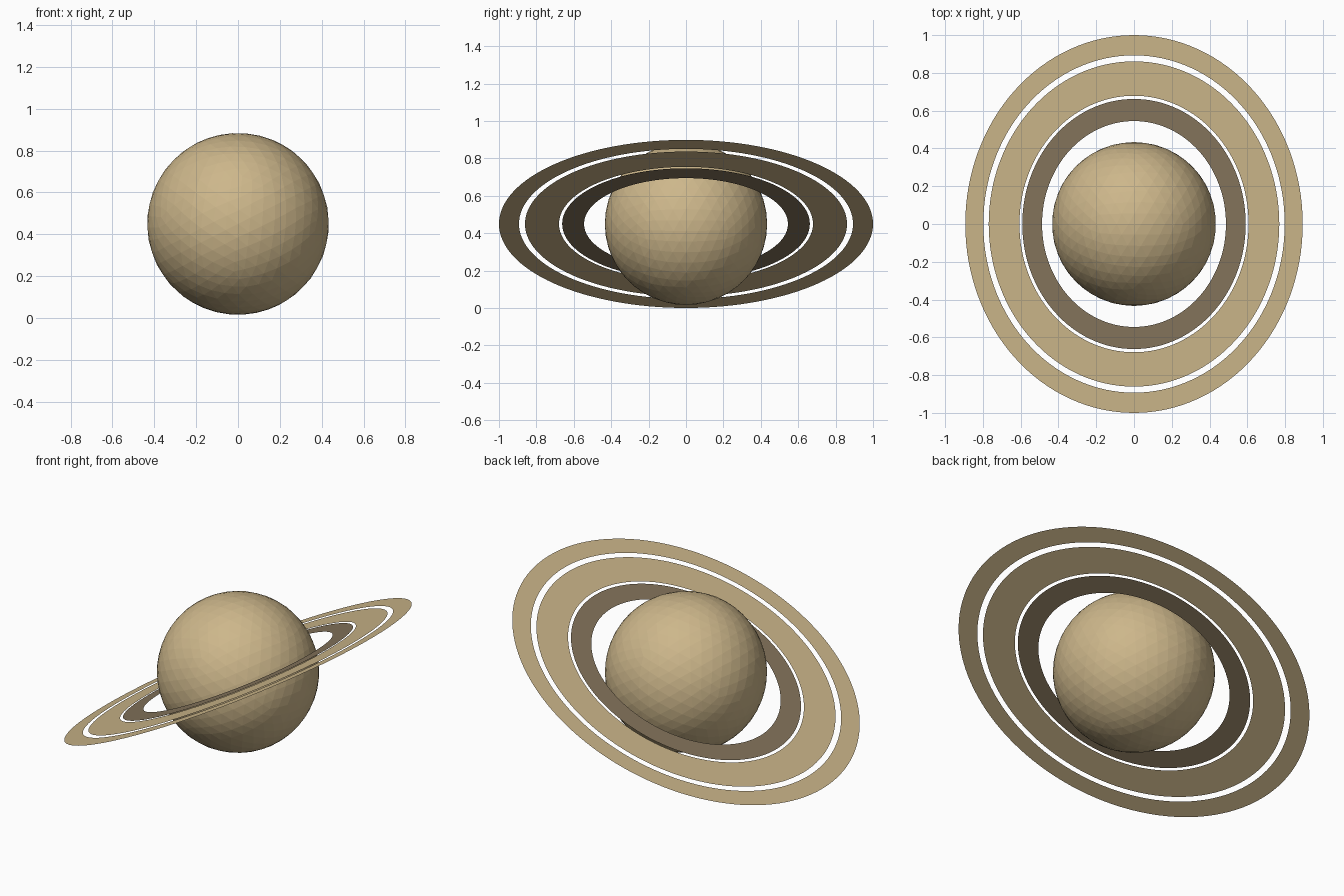
import bpy, bmesh, math

if "Cube" in bpy.data.objects:
    bpy.data.objects.remove(bpy.data.objects["Cube"])

TILT = math.radians(-26.7)   # rings rise towards +x
CENTRE = (0, 0, 0.45)


def material(name, rgb):
    m = bpy.data.materials.new(name)
    m.diffuse_color = (*rgb, 1)
    m.use_nodes = True
    m.node_tree.nodes["Principled BSDF"].inputs["Base Color"].default_value = m.diffuse_color
    return m


sand = material("sand", (0.61, 0.473, 0.258))
dusk = material("dusky brown", (0.235, 0.178, 0.107))


def add_object(name, bm, mat):
    mesh = bpy.data.meshes.new(name)
    bm.to_mesh(mesh)
    bm.free()
    mesh.materials.append(mat)
    ob = bpy.data.objects.new(name, mesh)
    ob.location = CENTRE
    ob.rotation_euler = (0, TILT, 0)
    bpy.context.collection.objects.link(ob)


def ring(name, inner, outer, mat, sides=128):
    # flat, paper-thin annulus
    bm = bmesh.new()
    loops = []
    for r in (inner, outer):
        loops.append([bm.verts.new((r * math.cos(a), r * math.sin(a), 0))
                      for a in (2 * math.pi * i / sides for i in range(sides))])
    a, b = loops
    for i in range(sides):
        j = (i + 1) % sides
        bm.faces.new((a[i], b[i], b[j], a[j]))
    add_object(name, bm, mat)


# Faceted globe
globe = bmesh.new()
bmesh.ops.create_icosphere(globe, subdivisions=4, radius=0.434)
add_object("globe", globe, sand)

# Three concentric rings
ring("inner_ring", 0.545, 0.662, dusk)
ring("middle_ring", 0.679, 0.861, sand)
ring("outer_ring", 0.893, 1.0, sand)
